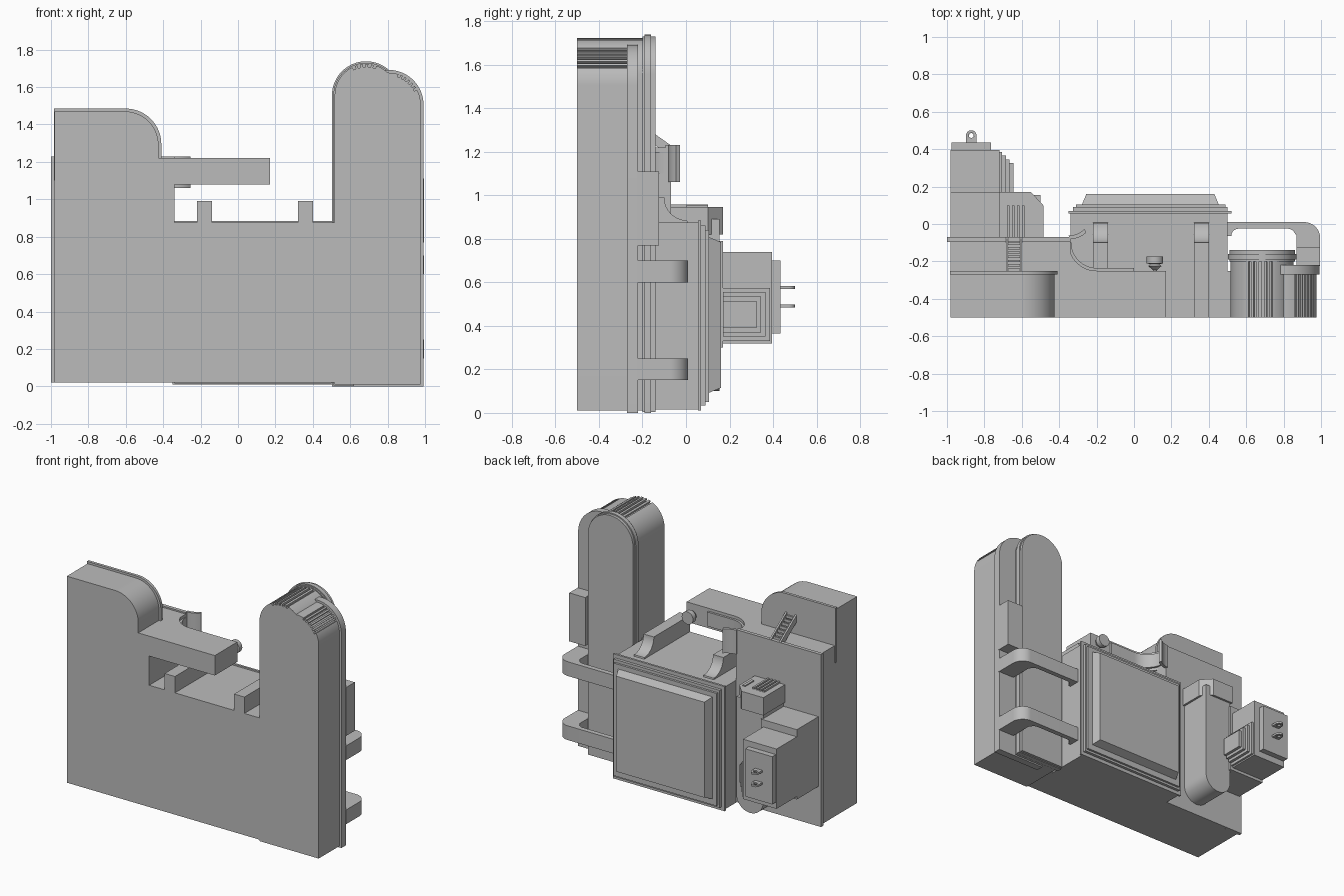
import bpy, bmesh
from math import sin, cos, radians, pi
from mathutils import Vector, Matrix

cube = bpy.data.objects.get("Cube")
if cube:
    bpy.data.objects.remove(cube, do_unlink=True)

grey = bpy.data.materials.new("plain grey")
grey.use_nodes = True
COLOUR = (0.5, 0.5, 0.5, 1)
grey.diffuse_color = COLOUR
grey.node_tree.nodes["Principled BSDF"].inputs["Base Color"].default_value = COLOUR


def finish(name, bm):
    bmesh.ops.recalc_face_normals(bm, faces=bm.faces[:])
    mesh = bpy.data.meshes.new(name)
    bm.to_mesh(mesh)
    bm.free()
    mesh.materials.append(grey)
    ob = bpy.data.objects.new(name, mesh)
    bpy.context.collection.objects.link(ob)
    bpy.ops.object.select_all(action='DESELECT')
    ob.select_set(True)
    bpy.context.view_layer.objects.active = ob
    bpy.ops.object.shade_smooth_by_angle(angle=radians(30))
    return ob


def prism(name, pts, axis, lo, hi):
    """Extrude a 2D outline along an axis."""
    place = {'X': lambda p: (lo, p[0], p[1]),
             'Y': lambda p: (p[0], lo, p[1]),
             'Z': lambda p: (p[0], p[1], lo)}[axis]
    bm = bmesh.new()
    face = bm.faces.new([bm.verts.new(place(p)) for p in pts])
    new = bmesh.ops.extrude_face_region(bm, geom=[face])["geom"]
    shift = Vector([(hi - lo) * (axis == a) for a in "XYZ"])
    bmesh.ops.translate(bm, vec=shift, verts=[v for v in new if isinstance(v, bmesh.types.BMVert)])
    return finish(name, bm)


def box(name, x0, x1, y0, y1, z0, z1):
    return prism(name, [(x0, y0), (x1, y0), (x1, y1), (x0, y1)], 'Z', z0, z1)


def arc(cx, cy, r, a0, a1, n=16):
    angles = [radians(a0 + (a1 - a0) * i / n) for i in range(n + 1)]
    return [(cx + r * cos(a), cy + r * sin(a)) for a in angles]


def arch(cx, cz, r, bottom, grooves=None):
    """Round-topped outline, with optional grooves between two angles."""
    if not grooves:
        top = arc(cx, cz, r, 180, 0, 32)
    else:
        a0, a1, count = grooves
        step = (a0 - a1) / (2 * count)
        top = arc(cx, cz, r, 180, a0)
        for i in range(count):
            a = a0 - 2 * i * step
            top += arc(cx, cz, r - 0.016, a, a - step, 2)
            top += arc(cx, cz, r, a - step, a - 2 * step, 2)
        top += arc(cx, cz, r, a1 - 0.5, 0)
    return top + [(cx + r, bottom), (cx - r, bottom)]


def shoulder(x0, x1, bottom, top, r):
    return [(x0, bottom), (x1, bottom)] + arc(x1 - r, top - r, r, 0, 90) + [(x0, top)]


# Main body
box("main_body", -0.34, 0.52, -0.5, -0.25, 0.02, 0.875)
box("left_body", -0.98, -0.34, -0.5, -0.09, 0.02, 1.22)
prism("left_shoulder", shoulder(-0.98, -0.425, 1.1, 1.47, 0.18), 'Y', -0.5, -0.26)
prism("left_shoulder_rim", shoulder(-0.985, -0.41, 1.1, 1.485, 0.19), 'Y', -0.27, -0.25)
box("left_back_plate", -1.0, -0.34, -0.095, -0.07, 0.02, 1.23)

# Rounded towers with grooved tops and rims
prism("tall_tower", arch(0.685, 1.555, 0.168, 0.01, (116, 66, 5)), 'Y', -0.5, -0.15)
prism("tall_tower_rim", arch(0.685, 1.555, 0.183, 0.0), 'Y', -0.19, -0.16)
prism("tall_tower_back", arch(0.685, 1.555, 0.175, 0.005), 'Y', -0.2, -0.14)
prism("side_tower", arch(0.805, 1.505, 0.172, 0.01, (72, 24, 6)), 'Y', -0.5, -0.225)
prism("side_tower_rim", arch(0.805, 1.505, 0.187, 0.0), 'Y', -0.27, -0.22)
box("tower_side_box", 0.87, 0.995, -0.225, -0.125, 0.77, 1.11)

# Curved arm over the gap
fillet = arc(-0.2, -0.1, 0.15, 180, 270)
prism("arm", [(-0.42, -0.5), (0.17, -0.5), (0.17, -0.25)] + fillet[::-1]
      + [(-0.35, -0.08), (-0.42, -0.08)], 'Z', 1.08, 1.22)
curve = arc(-0.34, 0.04, 0.12, 270, 315, 8)
prism("hook_strip", curve + [(p[0] - 0.01, p[1] + 0.018) for p in curve[::-1]], 'Z', 1.06, 1.23)
prism("arm_rail", arc(-0.2, -0.1, 0.15, 180, 270) + [(0.0, -0.25), (0.0, -0.235)]
      + arc(-0.2, -0.1, 0.135, 270, 180), 'Z', 1.1, 1.2)


def lathe_y(name, x, z, rings, n=24):
    """Stack of (y, radius) rings around the y direction."""
    bm = bmesh.new()
    loops = [[bm.verts.new((x + r * cos(2 * pi * i / n), y, z + r * sin(2 * pi * i / n)))
              for i in range(n)] for y, r in rings]
    for a, b in zip(loops, loops[1:]):
        for i in range(n):
            bm.faces.new((a[i], a[(i + 1) % n], b[(i + 1) % n], b[i]))
    bm.faces.new(loops[0])
    bm.faces.new(loops[-1])
    return finish(name, bm)


lathe_y("arm_knob", 0.112, 1.15, [(-0.26, 0.01), (-0.245, 0.012), (-0.225, 0.035), (-0.215, 0.025),
                                 (-0.21, 0.044), (-0.175, 0.044)])

# Concave braces on the main body
brace = [(-0.5, 0.86), (-0.5, 0.99), (-0.11, 0.99)] + arc(0.005, 0.99, 0.105, 180, 270) + [(0.01, 0.86)]
for side, x in (("right", -0.22), ("left", 0.32)):
    prism(side + "_brace", brace, 'X', x, x + 0.08)

# Screen housing with stepped frame and raised panel
box("screen_housing", -0.34, 0.5, -0.26, 0.06, 0.015, 0.875)
box("screen_frame", -0.35, 0.52, 0.055, 0.07, 0.01, 0.885)
box("screen_step", -0.325, 0.5, 0.07, 0.09, 0.035, 0.86)
box("screen_inner_frame", -0.31, 0.49, 0.09, 0.105, 0.05, 0.84)
panel = box("screen_panel", -0.28, 0.455, 0.1, 0.16, 0.09, 0.81)
for v in panel.data.vertices:
    if v.co.y > 0.13:
        v.co.x += 0.025 if v.co.x < 0 else -0.025
        v.co.z += 0.025 if v.co.z < 0.4 else -0.025

# Side handles wrapping from the housing to the tower
outer = [(0.49, 0.01)] + arc(0.91, -0.075, 0.085, 90, 0) + [(0.995, -0.225)]
inner = [(0.87, -0.225), (0.87, -0.06)] + arc(0.82, -0.07, 0.045, 20, 90, 8) + [(0.6, -0.025)] \
    + arc(0.56, -0.065, 0.04, 90, 180, 8) + [(0.49, -0.065)]
for level, z in (("lower", 0.15), ("upper", 0.6)):
    prism(level + "_handle", outer + inner, 'Z', z, z + 0.1)

# Duct with rounded foot, chamfered head and grille
prism("duct", arc(-0.605, 0.205, 0.105, 180, 360, 24) + [(-0.5, 0.89), (-0.71, 0.89)],
      'Y', -0.08, 0.155)
prism("duct_head", [(-0.72, -0.08), (-0.485, -0.08), (-0.485, 0.1), (-0.55, 0.17), (-0.72, 0.17)],
      'Z', 0.82, 0.945)
for i in range(4):
    x = -0.68 + i * 0.027
    box("grille_bar_%d" % (i + 1), x, x + 0.014, -0.07, 0.1, 0.94, 0.957)
box("duct_latch", -0.53, -0.51, 0.0, 0.1, 0.94, 0.952)

# Power unit with stepped side plates and ring prongs
box("power_base", -0.98, -0.7, -0.08, 0.17, 0.3, 0.79)
box("power_box", -0.98, -0.72, 0.16, 0.395, 0.32, 0.74)
box("power_cap", -0.975, -0.765, 0.39, 0.435, 0.365, 0.7)
for i in range(4):
    d = i * 0.02
    box("power_side_plate_%d" % (i + 1), -0.73, -0.705 + d, 0.17, 0.385 - d, 0.33 + d, 0.575 - d)
for level, z in (("lower", 0.485), ("upper", 0.57)):
    ring = arc(-0.87, 0.473, 0.028, 0, 180, 16)
    prong = prism(level + "_prong", ring + [(-0.898, 0.43), (-0.842, 0.43)], 'Z', z, z + 0.014)
    bm = bmesh.new()
    bmesh.ops.create_cone(bm, cap_ends=True, segments=16, radius1=0.013, radius2=0.013, depth=0.1,
                          matrix=Matrix.Translation((-0.87, 0.473, z)))
    cutter = finish(level + "_prong_cutter", bm)
    cutter.hide_render = True
    cutter.hide_viewport = True
    cutter.display_type = 'WIRE'
    cut = prong.modifiers.new("hole", 'BOOLEAN')
    cut.operation = 'DIFFERENCE'
    cut.object = cutter

# Sloped ladder from the shoulder down to the back plate
for x in (-0.685, -0.61):
    prism("ladder_rail", [(-0.255, 1.31), (-0.255, 1.36), (-0.07, 1.23), (-0.07, 1.18)],
          'X', x, x + 0.012)
for i in range(8):
    y, z = -0.25 + i * 0.023, 1.33 - i * 0.016
    box("ladder_step_%d" % (i + 1), -0.68, -0.605, y, y + 0.012, z - 0.01, z + 0.01)
